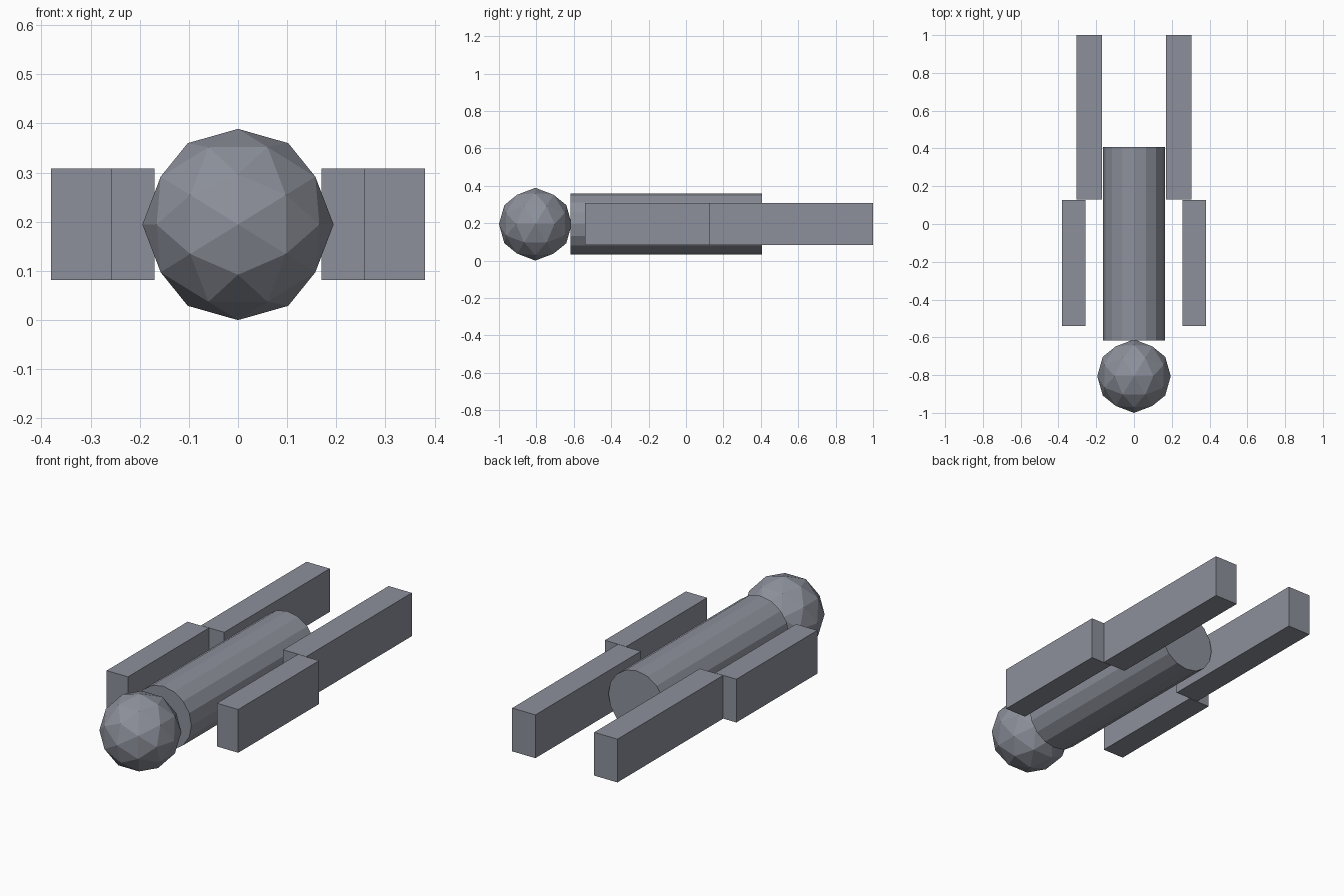
import bpy
from math import radians

if "Cube" in bpy.data.objects:
    bpy.data.objects.remove(bpy.data.objects["Cube"])

MID_Z = 0.1945

slate = bpy.data.materials.new("slate")
slate.diffuse_color = (0.264, 0.28, 0.325, 1)
slate.use_nodes = True
slate.node_tree.nodes["Principled BSDF"].inputs["Base Color"].default_value = slate.diffuse_color


def finish(name):
    ob = bpy.context.object
    ob.name = name
    ob.data.materials.append(slate)
    return ob


def box_pair(name, lo, hi):
    """Axis-aligned box between two corners, mirrored across x = 0."""
    centre = [(a + b) / 2 for a, b in zip(lo, hi)]
    bpy.ops.mesh.primitive_cube_add(size=1, location=centre)
    ob = finish(name)
    ob.scale = [b - a for a, b in zip(lo, hi)]
    bpy.ops.object.transform_apply(location=True, rotation=False, scale=True)
    ob.modifiers.new("mirror", 'MIRROR').use_mirror_merge = False


# Head: low-poly ball, turned so an edge midpoint faces up
bpy.ops.mesh.primitive_ico_sphere_add(
    subdivisions=2, radius=0.1945, location=(0, -0.8055, MID_Z),
    rotation=(0, radians(-31.717), 0))
finish("head")

# Torso: faceted cylinder lying along y
bpy.ops.mesh.primitive_cylinder_add(
    vertices=16, radius=0.163, depth=1.025, location=(0, -0.105, MID_Z),
    rotation=(radians(90), 0, 0))
finish("torso")

# Arms and legs
box_pair("arms", (0.257, -0.541, 0.082), (0.38, 0.127, 0.308))
box_pair("legs", (0.17, 0.129, 0.082), (0.304, 1.0, 0.308))
